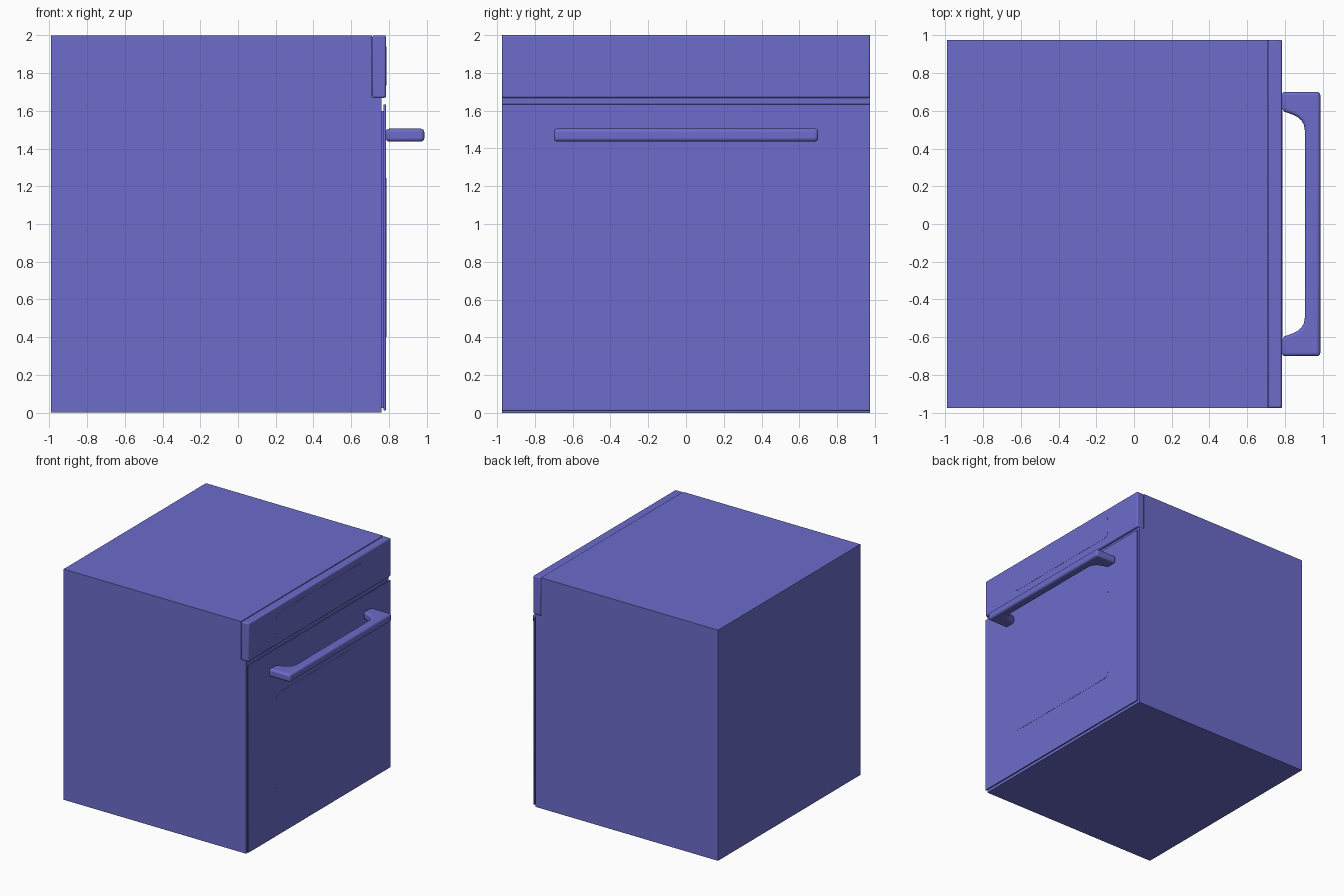
import bpy, bmesh, math

if "Cube" in bpy.data.objects:
    bpy.data.objects.remove(bpy.data.objects["Cube"])

blue = bpy.data.materials.new("periwinkle blue")
blue.diffuse_color = (0.15, 0.15, 0.6, 1)
blue.use_nodes = True
blue.node_tree.nodes["Principled BSDF"].inputs["Base Color"].default_value = blue.diffuse_color


def finish(name, bm, bevel=0.0, segments=3):
    bmesh.ops.recalc_face_normals(bm, faces=bm.faces[:])
    me = bpy.data.meshes.new(name)
    bm.to_mesh(me)
    bm.free()
    me.materials.append(blue)
    ob = bpy.data.objects.new(name, me)
    bpy.context.collection.objects.link(ob)
    if bevel:
        m = ob.modifiers.new("soft_edges", 'BEVEL')
        m.width, m.segments, m.limit_method = bevel, segments, 'ANGLE'
        m.angle_limit = math.radians(40)
    bpy.context.view_layer.objects.active = ob
    ob.select_set(True)
    bpy.ops.object.shade_smooth_by_angle(angle=math.radians(35))
    ob.select_set(False)
    return ob


def prism(name, points, offset, **kw):
    """Extrude a closed 3D outline by an offset vector."""
    bm = bmesh.new()
    face = bm.faces.new([bm.verts.new(p) for p in points])
    new = bmesh.ops.extrude_face_region(bm, geom=[face])["geom"]
    bmesh.ops.translate(bm, vec=offset, verts=[v for v in new if isinstance(v, bmesh.types.BMVert)])
    return finish(name, bm, **kw)


def box(name, x0, x1, half_y, z0, z1, **kw):
    pts = [(x0, -half_y, z0), (x0, half_y, z0), (x0, half_y, z1), (x0, -half_y, z1)]
    return prism(name, pts, (x1 - x0, 0, 0), **kw)


def rounded_plate(name, x0, x1, half_y, z0, z1, r=0.05, steps=8):
    pts = []
    corners = [(half_y - r, z1 - r), (r - half_y, z1 - r), (r - half_y, z0 + r), (half_y - r, z0 + r)]
    for q, (cy, cz) in enumerate(corners):
        for i in range(steps + 1):
            a = (q + i / steps) * math.pi / 2
            pts.append((x0, cy + r * math.cos(a), cz + r * math.sin(a)))
    return prism(name, pts, (x1 - x0, 0, 0))


# Cabinet, with its front recessed behind the control panel
prism("cabinet", [(-0.99, -0.975, 0), (0.76, -0.975, 0), (0.76, -0.975, 1.67),
                  (0.71, -0.975, 1.67), (0.71, -0.975, 2), (-0.99, -0.975, 2)], (0, 1.95, 0))

# Control panel and door
box("control_panel", 0.711, 0.784, 0.975, 1.668, 2.0, bevel=0.01)
box("door_inner", 0.758, 0.773, 0.9, 0.025, 1.6)
box("door_front", 0.771, 0.784, 0.975, 0.012, 1.634, bevel=0.005)

# Display and window plates
rounded_plate("display", 0.78, 0.7855, 0.6, 1.735, 1.94)
rounded_plate("window", 0.78, 0.7855, 0.6, 0.4, 1.245)

# Handle: half of the plan outline, mirrored in y
half = [(0.783, 0.60), (0.845, 0.578), (0.870, 0.565), (0.888, 0.548), (0.900, 0.525), (0.905, 0.495)]
outer = [(0.987, 0.70), (0.783, 0.70)]
outline = half[::-1] + outer[::-1]
outline += [(x, -y) for x, y in reversed(outline)]
prism("handle", [(x, y, 1.437) for x, y in outline], (0, 0, 0.068), bevel=0.018, segments=4)
